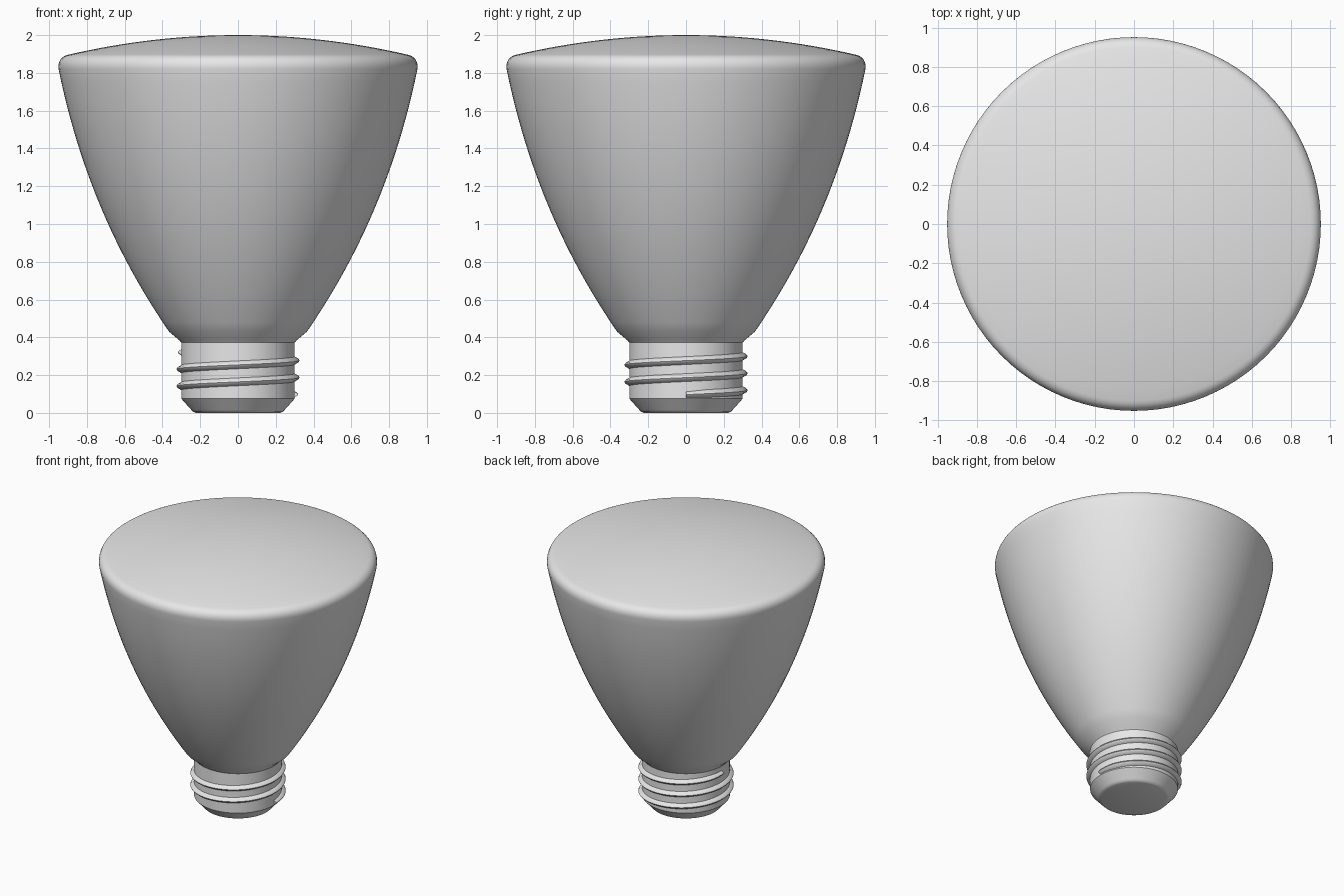
import bpy, bmesh, math

cube = bpy.data.objects.get("Cube")
if cube:
    bpy.data.objects.remove(cube, do_unlink=True)

SEGMENTS = 96

grey = bpy.data.materials.new("light_grey")
grey.use_nodes = True
grey.diffuse_color = (0.8, 0.8, 0.8, 1)
grey.node_tree.nodes["Principled BSDF"].inputs["Base Color"].default_value = (0.8, 0.8, 0.8, 1)


def finish(name, bm, angle):
    bmesh.ops.recalc_face_normals(bm, faces=bm.faces)
    mesh = bpy.data.meshes.new(name)
    bm.to_mesh(mesh)
    bm.free()
    mesh.materials.append(grey)
    obj = bpy.data.objects.new(name, mesh)
    bpy.context.collection.objects.link(obj)
    bpy.ops.object.select_all(action='DESELECT')
    obj.select_set(True)
    bpy.context.view_layer.objects.active = obj
    bpy.ops.object.shade_smooth_by_angle(angle=math.radians(angle))
    return obj


def lathe(name, profile, angle):
    bm = bmesh.new()
    verts = [bm.verts.new((r, 0, z)) for r, z in profile]
    edges = [bm.edges.new(pair) for pair in zip(verts, verts[1:])]
    bmesh.ops.spin(bm, geom=verts + edges, cent=(0, 0, 0), axis=(0, 0, 1),
                   angle=math.tau, steps=SEGMENTS)
    bmesh.ops.remove_doubles(bm, verts=bm.verts, dist=0.0001)
    return finish(name, bm, angle)


def bezier(a, b, c, d, steps):
    points = []
    for i in range(steps + 1):
        t = i / steps
        s = 1 - t
        points.append(tuple(s**3 * p + 3 * s * s * t * q + 3 * s * t * t * u + t**3 * v
                            for p, q, u, v in zip(a, b, c, d)))
    return points


# Reflector bulb: flared wall, rounded rim and shallow domed lens
wall = bezier((0.365, 0.43), (0.64, 0.83), (0.84, 1.28), (0.95, 1.82), 24)
rim = bezier((0.95, 1.82), (0.956, 1.86), (0.935, 1.888), (0.9, 1.896), 8)
lens = [(0.9 * (1 - i / 16), 2 - 0.104 * (1 - i / 16) ** 2) for i in range(17)]
lathe("reflector_bulb", [(0.3, 0.372), (0.308, 0.382)] + wall + rim[1:] + lens[1:], 40)

# Screw base: straight collar, chamfered foot and flat contact
lathe("screw_base", [(0.3, 0.375), (0.3, 0.075), (0.247, 0.016), (0.238, 0.006),
                     (0.222, 0), (0, 0)], 30)

# Screw thread: ridge swept up a helix of two and a half turns
PITCH, TURNS, START = 0.09, 2.5, 0.097
ridge = [(-0.008, -0.024), (0.0, -0.021), (0.021, -0.009), (0.026, 0),
         (0.021, 0.009), (0.0, 0.021), (-0.008, 0.024)]
bm = bmesh.new()
rings = []
steps = int(TURNS * SEGMENTS)
for i in range(steps + 1):
    theta = math.tau * i / SEGMENTS
    fade = min(1, 0.7 + 0.05 * min(i, steps - i))
    z = START + PITCH * i / SEGMENTS
    rings.append([bm.verts.new(((0.3 + dr * fade) * math.cos(theta),
                                (0.3 + dr * fade) * math.sin(theta), z + dz * fade))
                  for dr, dz in ridge])
for low, high in zip(rings, rings[1:]):
    for j in range(len(ridge)):
        k = (j + 1) % len(ridge)
        bm.faces.new((low[j], low[k], high[k], high[j]))
bm.faces.new(rings[0])
bm.faces.new(rings[-1])
finish("screw_thread", bm, 50)
